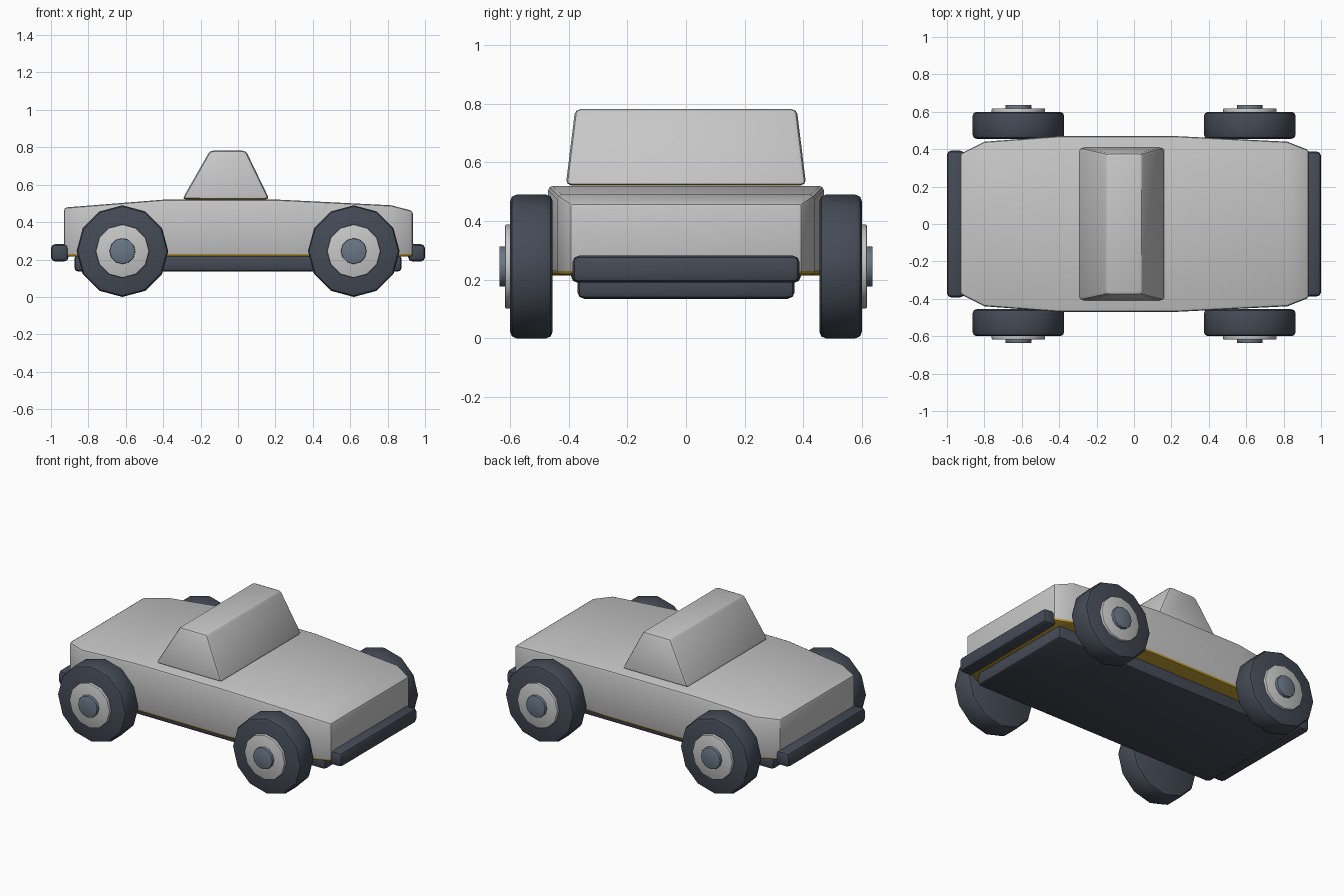
import bpy, bmesh, math
from mathutils import Matrix

if "Cube" in bpy.data.objects:
    bpy.data.objects.remove(bpy.data.objects["Cube"])


def material(name, rgb):
    m = bpy.data.materials.new(name)
    m.diffuse_color = (*rgb, 1)
    m.use_nodes = True
    m.node_tree.nodes["Principled BSDF"].inputs["Base Color"].default_value = m.diffuse_color
    return m


SILVER = material("silver", (0.57, 0.57, 0.57))
RUBBER = material("dark slate", (0.058, 0.069, 0.092))
STEEL = material("blue grey", (0.145, 0.185, 0.24))
OCHRE = material("ochre underside", (0.5, 0.32, 0.03))


def finish(name, bm, mats, bevel, segments=2):
    """Bevel sharp edges, colour undersides with a second material, smooth by angle."""
    bmesh.ops.recalc_face_normals(bm, faces=bm.faces)
    if bevel:
        edges = [e for e in bm.edges if e.calc_face_angle(0) > math.radians(35)]
        bmesh.ops.bevel(bm, geom=edges, offset=bevel, segments=segments,
                        profile=0.5, affect='EDGES', clamp_overlap=True)
        bm.normal_update()
    if len(mats) > 1:
        for f in bm.faces:
            f.material_index = 1 if f.normal.z < -0.3 else 0
    me = bpy.data.meshes.new(name)
    bm.to_mesh(me)
    bm.free()
    for m in mats:
        me.materials.append(m)
    ob = bpy.data.objects.new(name, me)
    bpy.context.collection.objects.link(ob)
    bpy.ops.object.select_all(action='DESELECT')
    ob.select_set(True)
    bpy.context.view_layer.objects.active = ob
    bpy.ops.object.shade_smooth_by_angle(angle=math.radians(28))
    return ob


def loft(name, sections, mats, bevel):
    """Skin a row of four-cornered sections."""
    bm = bmesh.new()
    rings = [[bm.verts.new(p) for p in s] for s in sections]
    for a, b in zip(rings, rings[1:]):
        for i in range(4):
            j = (i + 1) % 4
            bm.faces.new((a[i], a[j], b[j], b[i]))
    bm.faces.new(rings[0])
    bm.faces.new(rings[-1])
    return finish(name, bm, mats, bevel)


def box(name, x0, x1, hw, z0, z1, mats, bevel):
    return loft(name, [[(x, -hw, z0), (x, hw, z0), (x, hw, z1), (x, -hw, z1)]
                       for x in (x0, x1)], mats, bevel)


def disc(name, x, y0, y1, radius, mat, bevel, sides=12):
    """Low-sided cylinder with its axis along y."""
    bm = bmesh.new()
    mtx = Matrix.Translation((x, (y0 + y1) / 2, 0.245)) @ Matrix.Rotation(math.pi / 2, 4, 'X')
    bmesh.ops.create_cone(bm, cap_ends=True, segments=sides, radius1=radius,
                          radius2=radius, depth=abs(y1 - y0), matrix=mtx)
    return finish(name, bm, [mat], bevel)


# Body: stations of x, half width and top height
stations = [(-0.93, 0.375, 0.478), (-0.80, 0.44, 0.488), (-0.40, 0.47, 0.52),
            (0.22, 0.47, 0.52), (0.82, 0.44, 0.49), (0.935, 0.395, 0.46)]
loft("body", [[(x, -w, 0.215), (x, w, 0.215), (x, w, z), (x, -w, z)]
              for x, w, z in stations], [SILVER, OCHRE], 0.015)

# Cabin: tapered block on the deck
loft("cabin", [[(x0, -w, z), (x1, -w, z), (x1, w, z), (x0, w, z)]
               for x0, x1, w, z in ((-0.298, 0.168, 0.41, 0.522),
                                    (-0.15, 0.042, 0.378, 0.782))],
     [SILVER, OCHRE], 0.018)

# Chassis and bumpers
box("chassis", -0.875, 0.875, 0.37, 0.135, 0.225, [RUBBER], 0.022)
box("rear_bumper", -1.0, -0.907, 0.392, 0.19, 0.282, [RUBBER], 0.022)
box("front_bumper", 0.91, 1.0, 0.387, 0.19, 0.282, [RUBBER], 0.022)

# Wheels
for x, end in ((-0.618, "rear"), (0.619, "front")):
    for s, side in ((-1, "right"), (1, "left")):
        tag = end + "_" + side
        disc("tyre_" + tag, x, s * 0.455, s * 0.60, 0.245, RUBBER, 0.022)
        disc("wheel_disc_" + tag, x, s * 0.59, s * 0.618, 0.143, SILVER, 0.006)
        disc("hub_cap_" + tag, x, s * 0.60, s * 0.637, 0.069, STEEL, 0.005)
